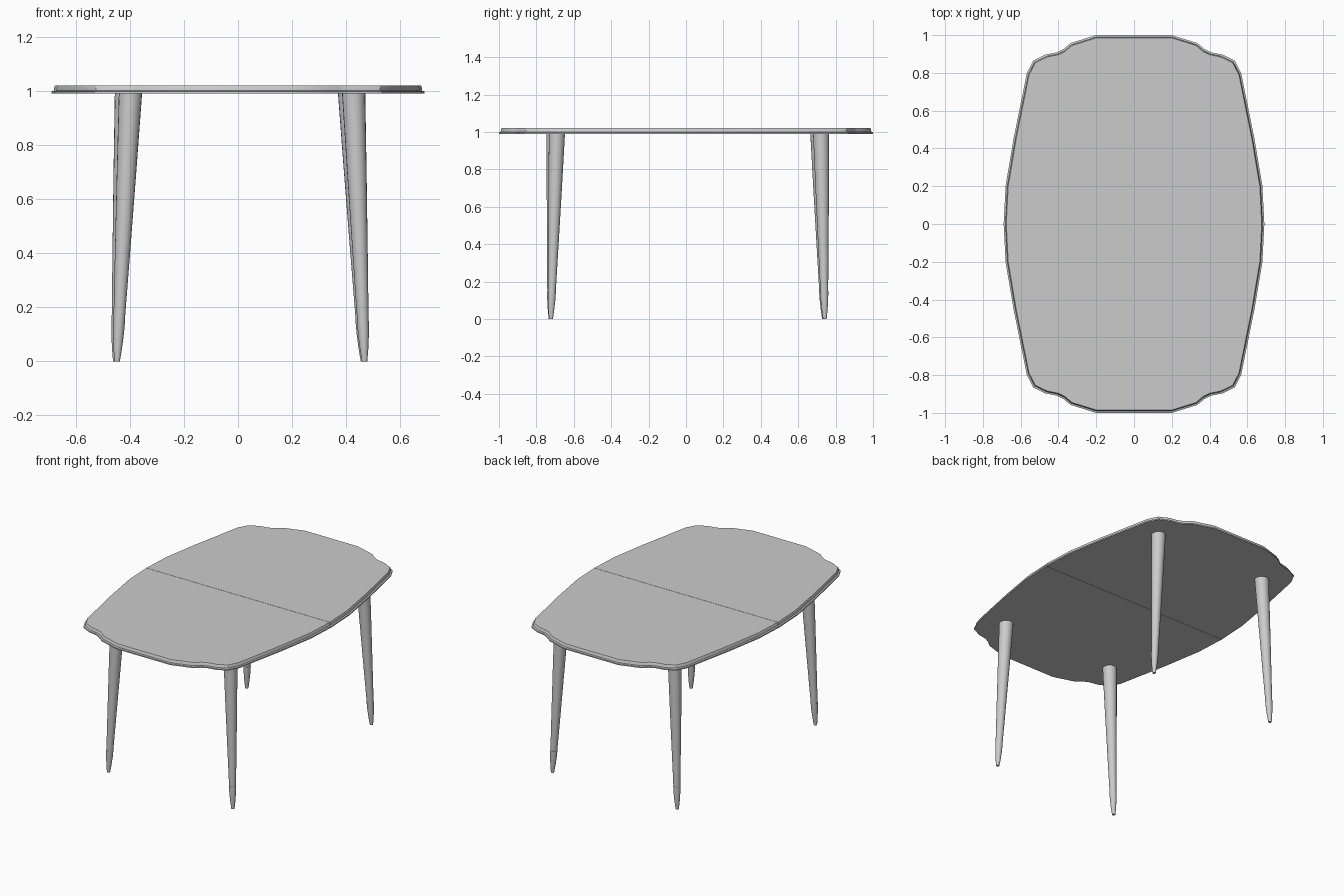
import bpy
import bmesh
import math
from mathutils import Vector

cube = bpy.data.objects.get("Cube")
if cube:
    bpy.data.objects.remove(cube)

grey = bpy.data.materials.new("light grey")
grey.use_nodes = True
colour = (0.6, 0.6, 0.6, 1)
grey.diffuse_color = colour
grey.node_tree.nodes["Principled BSDF"].inputs["Base Color"].default_value = colour


def loft(name, rings, angle):
    """Skin a stack of closed rings, cap both ends and shade by angle."""
    bm = bmesh.new()
    loops = [[bm.verts.new(p) for p in ring] for ring in rings]
    count = len(loops[0])
    for low, high in zip(loops, loops[1:]):
        for i in range(count):
            j = (i + 1) % count
            bm.faces.new((low[i], low[j], high[j], high[i]))
    bm.faces.new(loops[0])
    bm.faces.new(loops[-1])
    bmesh.ops.recalc_face_normals(bm, faces=bm.faces)
    mesh = bpy.data.meshes.new(name)
    bm.to_mesh(mesh)
    bm.free()
    mesh.materials.append(grey)
    obj = bpy.data.objects.new(name, mesh)
    bpy.context.collection.objects.link(obj)
    bpy.ops.object.select_all(action='DESELECT')
    obj.select_set(True)
    bpy.context.view_layer.objects.active = obj
    bpy.ops.object.shade_smooth_by_angle(angle=math.radians(angle))
    return obj


# Tabletop: two mirrored leaves with a stepped edge and a fine seam
HALF_WIDTH = 0.69
SEAM = 0.001
corner = [(0.69, 0), (0.68, 0.2), (0.637, 0.455), (0.567, 0.8), (0.533, 0.865),
          (0.468, 0.897), (0.41, 0.908), (0.375, 0.925), (0.335, 0.958), (0.2, 1)]
outline = corner + [(-x, y) for x, y in reversed(corner)]
edge = [(0, 0.99), (0, 0.998), (0.009, 1.001), (0.011, 1.015), (0.014, 1.02)]
for name, side in (("back_leaf", 1), ("front_leaf", -1)):
    rings = []
    for inset, z in edge:
        rings.append([(x * (1 - inset / HALF_WIDTH),
                       side * max(SEAM, y * (1 - inset)), z) for x, y in outline])
    loft(name, rings, 30)


# Legs: splayed round tapers, each with a separate tip
def tapered(name, top, foot, profile, sides=20):
    rings = []
    for z, radius in profile:
        centre = foot.lerp(top, z / top.z)
        rings.append([(centre.x + radius * math.cos(math.tau * i / sides),
                       centre.y + radius * math.sin(math.tau * i / sides), z)
                      for i in range(sides)])
    loft(name, rings, 40)


TOP_Z = 0.992
shaft = [(0.15, 0.021), (0.4, 0.028), (0.7, 0.036), (TOP_Z, 0.043)]
tip = [(0, 0.010), (0.05, 0.016), (0.1, 0.020), (0.15, 0.022)]
legs = {
    "front_left": ((0.4275, -0.69), (0.468, -0.722)),
    "front_right": ((-0.3975, -0.7025), (-0.447, -0.724)),
    "back_left": ((0.4125, 0.7225), (0.464, 0.742)),
    "back_right": ((-0.4125, 0.7075), (-0.452, 0.738)),
}
for corner_name, (top, foot) in legs.items():
    top, foot = Vector((*top, TOP_Z)), Vector((*foot, 0))
    tapered(corner_name + "_leg", top, foot, shaft)
    tapered(corner_name + "_leg_tip", top, foot, tip)
